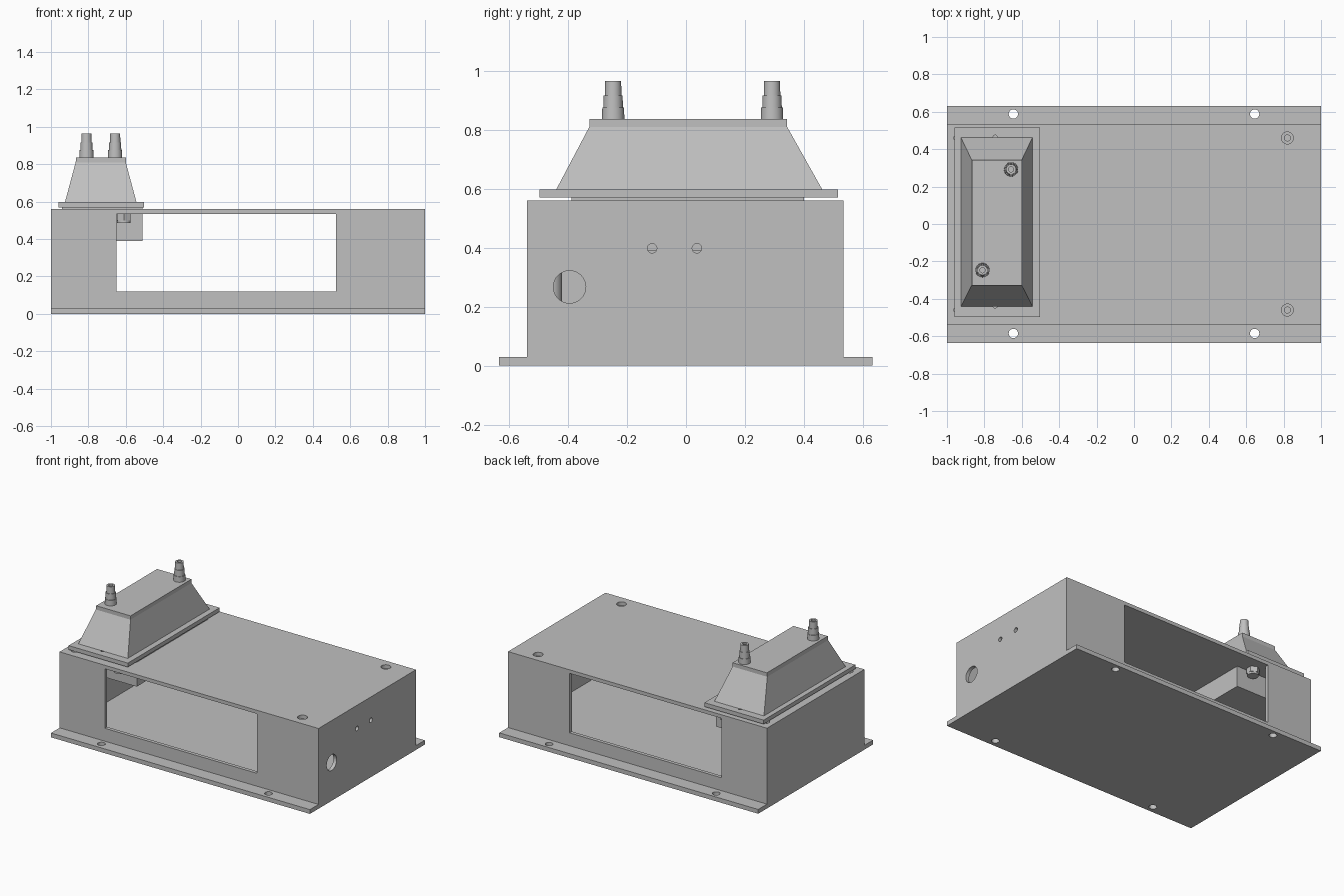
import bpy
import bmesh
from mathutils import Matrix

if "Cube" in bpy.data.objects:
    bpy.data.objects.remove(bpy.data.objects["Cube"], do_unlink=True)

grey = bpy.data.materials.new("light_grey")
grey.use_nodes = True
grey.diffuse_color = (0.53, 0.53, 0.53, 1)
grey.node_tree.nodes["Principled BSDF"].inputs["Base Color"].default_value = grey.diffuse_color


def finish(name, bm):
    bmesh.ops.recalc_face_normals(bm, faces=bm.faces)
    mesh = bpy.data.meshes.new(name)
    bm.to_mesh(mesh)
    bm.free()
    mesh.materials.append(grey)
    obj = bpy.data.objects.new(name, mesh)
    bpy.context.collection.objects.link(obj)
    return obj


def smooth(obj):
    bpy.ops.object.select_all(action="DESELECT")
    obj.select_set(True)
    bpy.context.view_layer.objects.active = obj
    bpy.ops.object.shade_smooth_by_angle()
    return obj


def loft(name, rings):
    """Stacked rectangles, each (x0, x1, y0, y1, z)."""
    bm = bmesh.new()
    loops = [[bm.verts.new(p) for p in
              ((x0, y0, z), (x1, y0, z), (x1, y1, z), (x0, y1, z))]
             for x0, x1, y0, y1, z in rings]
    bm.faces.new(loops[0])
    bm.faces.new(loops[-1])
    for a, b in zip(loops, loops[1:]):
        for i in range(4):
            j = (i + 1) % 4
            bm.faces.new((a[i], a[j], b[j], b[i]))
    return finish(name, bm)


def box(name, x0, x1, y0, y1, z0, z1):
    return loft(name, [(x0, x1, y0, y1, z0), (x0, x1, y0, y1, z1)])


def cylinder(name, centre, radius, depth, axis="Z", sides=32):
    bm = bmesh.new()
    turn = Matrix.Rotation(1.5707963, 4, "Y") if axis == "X" else Matrix()
    bmesh.ops.create_cone(bm, cap_ends=True, segments=sides, radius1=radius,
                          radius2=radius, depth=depth,
                          matrix=Matrix.Translation(centre) @ turn)
    return finish(name, bm)


def turned(name, x, y, profile, sides=32):
    """Revolve a closed (radius, height) outline about a vertical axis."""
    bm = bmesh.new()
    verts = [bm.verts.new((r, 0, z)) for r, z in profile]
    edges = [bm.edges.new((verts[i - 1], verts[i])) for i in range(len(verts))]
    bmesh.ops.spin(bm, geom=verts + edges, cent=(0, 0, 0), axis=(0, 0, 1),
                   angle=6.2831853, steps=sides, use_duplicate=False)
    bmesh.ops.remove_doubles(bm, verts=bm.verts, dist=0.0001)
    bmesh.ops.translate(bm, verts=bm.verts, vec=(x, y, 0))
    return smooth(finish(name, bm))


def cut(target, cutters):
    bpy.context.view_layer.objects.active = target
    for cutter in cutters:
        cutter.hide_render = True
        mod = target.modifiers.new("cut", "BOOLEAN")
        mod.operation = "DIFFERENCE"
        mod.solver = "EXACT"
        mod.object = cutter
        bpy.ops.object.modifier_apply(modifier=mod.name)
        bpy.data.objects.remove(cutter, do_unlink=True)


WALL = 0.025
ROOF = 0.56
FLOOR = 0.03
FRONT, BACK = -0.54, 0.535
POSTS = [(x, y) for x in (-0.93, 0.82) for y in (-0.46, 0.46)]

# Floor plate with mounting flanges
base = box("base_plate", -1, 1, -0.635, 0.632, 0, FLOOR)
cut(base, [cylinder("flange_hole", (x, y, 0), 0.025, 0.2)
           for x in (-0.645, 0.645) for y in (-0.585, 0.588)])

# Hollow housing, open through front and back
housing = box("housing", -1, 1, FRONT, BACK, FLOOR, ROOF)
cut(housing, [
    box("cavity", WALL - 1, 1 - WALL, FRONT + WALL, BACK - WALL, 0, ROOF - WALL),
    box("window", -0.65, 0.525, -0.8, 0.8, 0.12, ROOF - WALL),
    cylinder("cable_hole", (1, -0.395, 0.267), 0.055, 0.2, "X"),
    cylinder("small_hole", (1, -0.115, 0.398), 0.016, 0.2, "X"),
    cylinder("small_hole", (1, 0.037, 0.398), 0.016, 0.2, "X"),
] + [cylinder("roof_hole", (x, y, ROOF), 0.032, 0.2) for x, y in POSTS])

# Hollow posts between floor and roof
for x, y in POSTS:
    turned("support_post", x, y, [(0.016, FLOOR), (0.04, FLOOR),
                                  (0.04, ROOF - WALL), (0.016, ROOF - WALL)])

# Transformer: hanging body, collar and tapered top
box("transformer_body", -0.94, -0.51, -0.388, 0.4, 0.39, 0.572)
collar = box("transformer_collar", -0.96, -0.503, -0.497, 0.515, 0.57, 0.598)
cut(collar, [cylinder("collar_hole", (-0.742, y, 0.6), 0.012, 0.1)
             for y in (-0.437, 0.463)])
loft("transformer_top", [
    (-0.925, -0.543, -0.44, 0.462, 0.598),
    (-0.868, -0.6, -0.328, 0.343, 0.81),
    (-0.865, -0.6, -0.328, 0.343, 0.837)])

# Nuts and washers under the roof
for x in (-0.84, -0.61):
    for y in (-0.435, 0.435):
        cylinder("nut", (x, y, 0.517), 0.042, 0.036, sides=6)
        smooth(cylinder("washer", (x, y, 0.493), 0.036, 0.014))

# Stepped terminals with a bore in the top
for x, y in ((-0.81, -0.247), (-0.657, 0.292)):
    turned("terminal", x, y, [
        (0, 0.83), (0.038, 0.83), (0.037, 0.875), (0.033, 0.875),
        (0.032, 0.917), (0.028, 0.917), (0.027, 0.965), (0.014, 0.965),
        (0.014, 0.94), (0, 0.94)])
